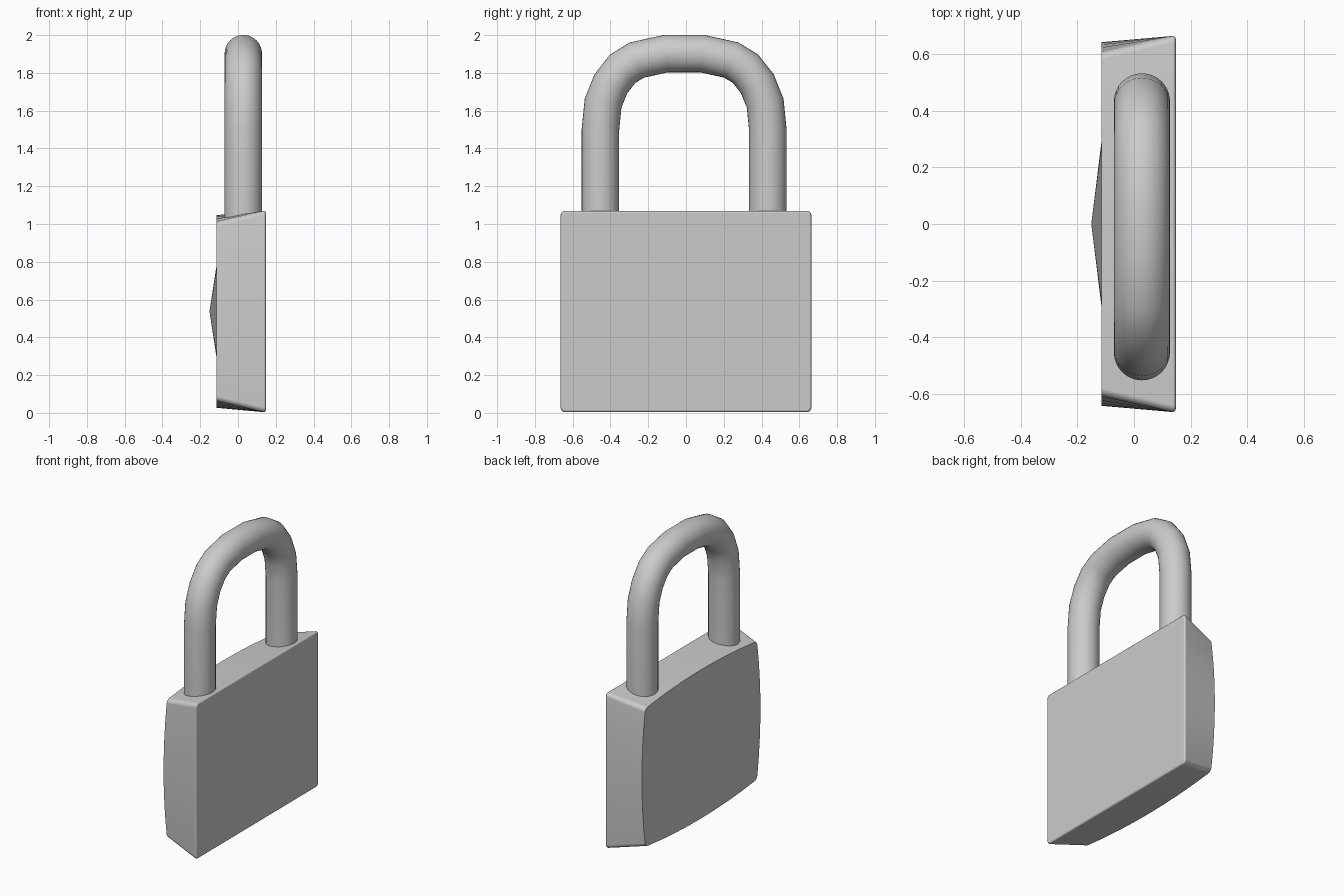
import bpy, bmesh
from math import sin, cos, pi
from mathutils import Vector

if "Cube" in bpy.data.objects:
    bpy.data.objects.remove(bpy.data.objects["Cube"])

CZ = 0.537  # height of the body centre


def finish(bm, name, weighted=False):
    bmesh.ops.recalc_face_normals(bm, faces=bm.faces[:])
    me = bpy.data.meshes.new(name)
    bm.to_mesh(me)
    bm.free()
    ob = bpy.data.objects.new(name, me)
    bpy.context.collection.objects.link(ob)
    bpy.ops.object.select_all(action='DESELECT')
    ob.select_set(True)
    bpy.context.view_layer.objects.active = ob
    bpy.ops.object.shade_smooth_by_angle(angle=pi / 5)
    if weighted:
        mod = ob.modifiers.new("face_weights", 'WEIGHTED_NORMAL')
        mod.keep_sharp = True
    return ob


def bridge(bm, a, b):
    n = len(a)
    for i in range(n):
        bm.faces.new((a[i], a[(i + 1) % n], b[(i + 1) % n], b[i]))


def outline(hy, hz, bulge, r, steps=8, arc=4):
    """Rounded rectangle whose four sides bow outwards by bulge."""
    corners = [(1, 1), (-1, 1), (-1, -1), (1, -1)]
    base = []
    for k, (sy, sz) in enumerate(corners):
        for j in range(arc + 1):
            a = (k + j / arc) * pi / 2
            base.append(Vector((sy * (hy - r) + r * cos(a), sz * (hz - r) + r * sin(a))))
        ny, nz = corners[(k + 1) % 4]
        a = (k + 1) * pi / 2
        end = Vector((ny * (hy - r) + r * cos(a), nz * (hz - r) + r * sin(a)))
        start = base[-1].copy()
        base += [start.lerp(end, i / steps) for i in range(1, steps)]
    return [(y + bulge * y / hy * (1 - (z / hz) ** 2),
             z + bulge * z / hz * (1 - (y / hy) ** 2)) for y, z in base]


# Body: flat rounded-edge face at +x, tapering to a bowed face at -x
bm = bmesh.new()
back = outline(0.605, 0.473, 0.037, 0.025)
loops = [(-0.115, [(y * 0.45, z * 0.46) for y, z in back]), (-0.115, back)]
for j in range(4):
    a = j / 3 * pi / 2
    inset = 0.012 * (1 - cos(a))
    loops.append((0.136 + 0.012 * sin(a),
                  outline(0.664 - inset, 0.533 - inset, 0, 0.025 - inset)))
rings = [[bm.verts.new((x, y, z + CZ)) for y, z in pts] for x, pts in loops]
for a, b in zip(rings, rings[1:]):
    bridge(bm, a, b)
bm.faces.new(rings[-1])
# shallow raised centre of the bowed face
apex = bm.verts.new((-0.151, 0, CZ))
for i, v in enumerate(rings[0]):
    bm.faces.new((apex, v, rings[0][i - 1]))
finish(bm, "lock_body", weighted=True)

# Shackle: round bar swept along a mirrored arch
half = [(0.443, 0.98), (0.443, 1.5), (0.429, 1.64), (0.388, 1.742),
        (0.325, 1.822), (0.25, 1.868), (0.095, 1.902)]
path = [Vector(p) for p in half] + [Vector((-y, z)) for y, z in reversed(half)]
R, SIDES = 0.099, 32
bm = bmesh.new()
rings = []
for i, p in enumerate(path):
    d0 = (p - path[i - 1]).normalized() if i else Vector((0, 1))
    d1 = (path[i + 1] - p).normalized() if i < len(path) - 1 else Vector((0, -1))
    t = (d0 + d1).normalized()
    side = Vector((t.y, -t.x)) / t.dot(d0)  # mitred so the bar keeps its width
    ring = []
    for k in range(SIDES):
        a = 2 * pi * k / SIDES
        q = p + side * R * sin(a)
        ring.append(bm.verts.new((0.028 + R * cos(a), q.x - 0.01, q.y)))
    rings.append(ring)
for a, b in zip(rings, rings[1:]):
    bridge(bm, a, b)
bm.faces.new(rings[0])
bm.faces.new(rings[-1])
finish(bm, "shackle")
